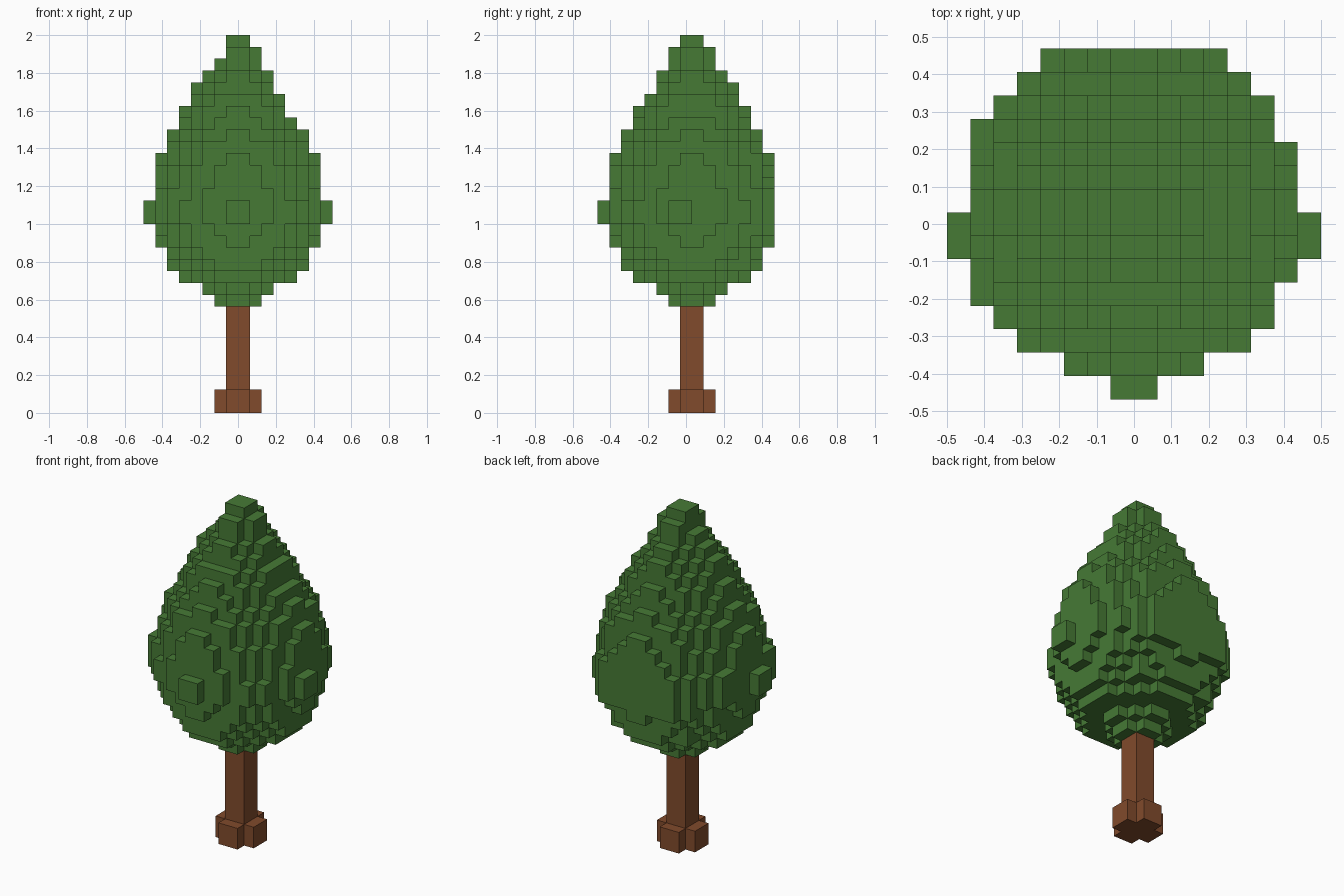
import bpy, bmesh
from mathutils import Vector

old = bpy.data.objects.get("Cube")
if old:
    bpy.data.objects.remove(old, do_unlink=True)

U = 1 / 16                      # edge of one block
AXIS_Y = U / 2                  # trunk axis sits half a block behind centre


def material(name, rgb):
    m = bpy.data.materials.new(name)
    m.use_nodes = True
    col = (*rgb, 1)
    m.diffuse_color = col
    bsdf = next(n for n in m.node_tree.nodes if n.type == 'BSDF_PRINCIPLED')
    bsdf.inputs["Base Color"].default_value = col
    bsdf.inputs["Roughness"].default_value = 0.9
    return m


# Corner offsets of each block side, keyed by its outward direction
SIDES = {
    (1, 0, 0): [(1, 0, 0), (1, 1, 0), (1, 1, 1), (1, 0, 1)],
    (-1, 0, 0): [(0, 0, 0), (0, 0, 1), (0, 1, 1), (0, 1, 0)],
    (0, 1, 0): [(0, 1, 0), (0, 1, 1), (1, 1, 1), (1, 1, 0)],
    (0, -1, 0): [(0, 0, 0), (1, 0, 0), (1, 0, 1), (0, 0, 1)],
    (0, 0, 1): [(0, 0, 1), (1, 0, 1), (1, 1, 1), (0, 1, 1)],
    (0, 0, -1): [(0, 0, 0), (0, 1, 0), (1, 1, 0), (1, 0, 0)],
}


def block_object(name, cells, mat):
    """Skin a set of grid cells, keeping only the exposed sides."""
    bm = bmesh.new()
    verts = {}
    for c in sorted(cells):
        for d, corners in SIDES.items():
            if tuple(a + b for a, b in zip(c, d)) in cells:
                continue
            face = []
            for o in corners:
                p = tuple(a + b for a, b in zip(c, o))
                if p not in verts:
                    verts[p] = bm.verts.new(Vector(p) * U + Vector((0, AXIS_Y, 0)))
                face.append(verts[p])
            bm.faces.new(face)
    me = bpy.data.meshes.new(name)
    bm.to_mesh(me)
    bm.free()
    me.materials.append(mat)
    ob = bpy.data.objects.new(name, me)
    bpy.context.collection.objects.link(ob)
    return ob


def box(x0, x1, y0, y1, z0, z1):
    return {(x, y, z) for x in range(x0, x1) for y in range(y0, y1)
            for z in range(z0, z1)}


green = material("leaf_green", (0.061, 0.195, 0.036))
brown = material("bark_brown", (0.220, 0.070, 0.025))

# Trunk, with a cross-shaped foot
block_object("trunk", box(-1, 1, -1, 1, 0, 9)
             | box(-2, 2, -1, 1, 0, 2) | box(-1, 1, -2, 2, 0, 2), brown)

# Crown layers from the bottom up: (reach, half width of the outermost row)
FIRST = 9
LAYERS = [(2, 1), (3, 1), (5, 2), (6, 2), (6, 3), (7, 1), (7, 2), (7, 3.2),
          (7, 3.2), (7, 3), (7, 2), (7, 2), (7, 1), (6, 3), (6, 1), (5, 2),
          (5, 1), (4, 2), (3, 2), (3, 1), (2, 1), (2, 1), (1, 1)]
# Sides that differ from the rest of their layer
BACK = {12: (5, 4), 14: (6, 4), 15: (7, 4), 16: (7, 4), 17: (7, 4), 18: (7, 4),
        19: (7, 3), 21: (6, 4), 27: (4, 1)}
LEFT = {16: (7, 4), 17: (7, 4), 18: (7, 4), 27: (4, 1), 30: (1, 1)}
RIGHT = {25: (4, 3)}

crown = set()
for k, layer in enumerate(LAYERS, FIRST):
    # Slices are round at the widest height, more diamond-like at both ends
    power = max(1.7, 2.25 - 0.1 * abs(k - 16.5))
    for x, y, _ in box(-8, 8, -8, 8, 0, 1):
        ax, ay = abs(x + 0.5), abs(y + 0.5)
        if ay > ax:
            side = BACK if y >= 0 else {}
        else:
            side = LEFT if x < 0 else RIGHT
        reach, half = side.get(k, layer)
        limit = (reach - 0.5) ** power + (half - 0.5) ** power + 0.01
        if ax ** power + ay ** power <= limit:
            crown.add((x, y, k))

# Small bumps at the widest height: front and both sides
crown |= box(-1, 1, -8, -7, 16, 18)
crown |= box(-8, -7, -2, 0, 16, 18) | box(7, 8, -2, 0, 16, 18)
block_object("crown", crown, green)
